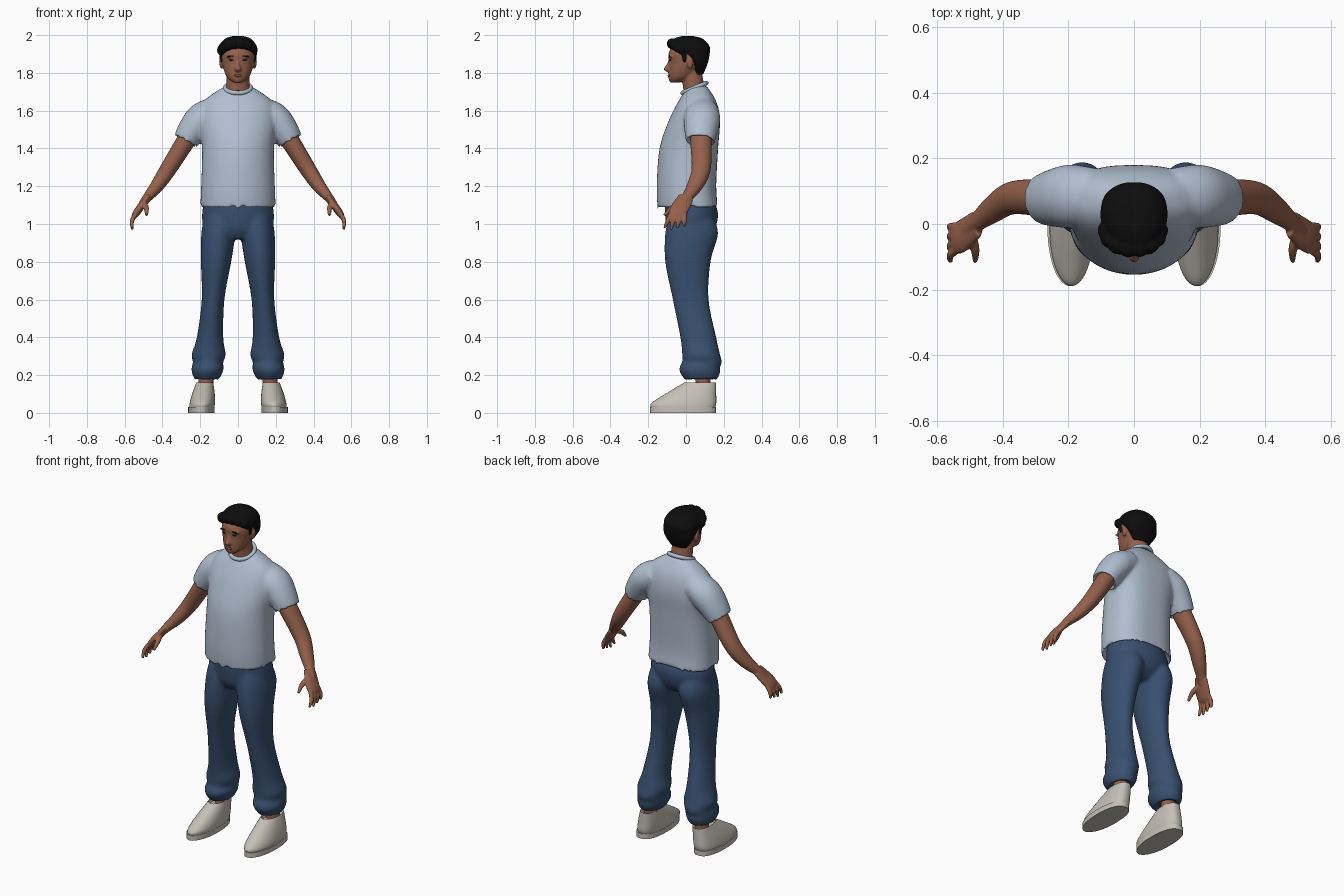
import bpy
import bmesh
import math
from mathutils import Vector, Matrix

cube = bpy.data.objects.get("Cube")
if cube:
    bpy.data.objects.remove(cube, do_unlink=True)


def material(name, red, green, blue):
    mat = bpy.data.materials.new(name)
    mat.use_nodes = True
    mat.diffuse_color = (red, green, blue, 1)
    mat.node_tree.nodes["Principled BSDF"].inputs["Base Color"].default_value = mat.diffuse_color
    return mat


SKIN = material("warm brown skin", .3, .12, .07)
SHIRT = material("pale blue cotton", .44, .52, .63)
DENIM = material("blue denim", .04, .08, .16)
LEATHER = material("off white leather", .56, .53, .47)
HAIR = material("black hair", .004, .004, .004)
LIPS = material("dark lips", .2, .07, .05)
EYES = material("dark eyes", .02, .01, .01)


def interpolate(rows, steps=5):
    """Catmull-Rom curve through rows of numbers."""
    result = []
    last = len(rows) - 1
    for i in range(last):
        before, start, end, after = rows[max(i - 1, 0)], rows[i], rows[i + 1], rows[min(i + 2, last)]
        for step in range(steps):
            t = step / steps
            point = []
            for a, b, c, d in zip(before, start, end, after):
                cubic = 3 * (b - c) + d - a
                square = 2 * a - 5 * b + 4 * c - d
                point.append(b + t * (c - a + t * (square + t * cubic)) / 2)
            result.append(point)
    return result + [rows[last]]


def circle(count):
    angles = [math.tau * i / count for i in range(count)]
    return [(math.cos(angle), math.sin(angle)) for angle in angles]


def middle(ring):
    return sum(ring, Vector()) / len(ring)


def skin_rings(bm, rings, side, hollow):
    if hollow:
        # Turn the first rim inward to leave an opening
        centre = middle(rings[0])
        depth = (middle(rings[-1]) - centre).normalized() * hollow
        rings.insert(0, [co.lerp(centre, .2) + depth for co in rings[0]])
    loops = [[bm.verts.new((side * co.x, co.y, co.z)) for co in ring] for ring in rings]
    for lower, upper in zip(loops, loops[1:]):
        for i in range(len(lower)):
            bm.faces.new((lower[i - 1], lower[i], upper[i], upper[i - 1]))
    bm.faces.new(loops[0])
    bm.faces.new(loops[-1])


def stack(bm, rows, side=1, centre=lambda z: 0, back=2.0, hollow=0):
    """Level sections: height, half width, front, back."""
    rings = []
    for z, half, front, rear in interpolate(rows):
        ring = []
        for c, s in circle(48):
            power = 2 / back if s > 0 else 1
            across = math.copysign(abs(c) ** power, c)
            along = math.copysign(abs(s) ** power, s)
            ring.append(Vector((centre(z) + half * across,
                                (front + rear + along * (rear - front)) / 2, z)))
        rings.append(ring)
    skin_rings(bm, rings, side, hollow)


def tube(bm, rows, side=1, wide=1.0, hollow=0):
    """Limb sections: x, y, z, radius; wide stretches them front to back."""
    points = interpolate(rows)
    rings = []
    for i, (x, y, z, radius) in enumerate(points):
        after, before = points[min(i + 1, len(points) - 1)], points[max(i - 1, 0)]
        direction = (Vector(after[:3]) - Vector(before[:3])).normalized()
        u = direction.cross(Vector((0, 1, 0))).normalized()
        v = direction.cross(u) * wide
        rings.append([Vector((x, y, z)) + radius * (u * c + v * s) for c, s in circle(24)])
    skin_rings(bm, rings, side, hollow)


def blob(bm, place, size, tilt=0):
    matrix = Matrix.Translation(place) @ Matrix.Rotation(tilt, 4, 'Y') @ Matrix.Diagonal((*size, 1))
    bmesh.ops.create_uvsphere(bm, u_segments=20, v_segments=12, radius=1, matrix=matrix)


def smooth(ob, mat):
    ob.data.materials.append(mat)
    bpy.ops.object.select_all(action='DESELECT')
    ob.select_set(True)
    bpy.context.view_layer.objects.active = ob
    bpy.ops.object.shade_smooth_by_angle(angle=math.radians(50))


def finish(bm, name, mat, voxel=0):
    bmesh.ops.recalc_face_normals(bm, faces=bm.faces)
    mesh = bpy.data.meshes.new(name)
    bm.to_mesh(mesh)
    bm.free()
    ob = bpy.data.objects.new(name, mesh)
    bpy.context.collection.objects.link(ob)
    if voxel:
        remesh = ob.modifiers.new("Blend", 'REMESH')
        remesh.mode = 'VOXEL'
        remesh.voxel_size = voxel
        remesh.use_smooth_shade = True
        relax = ob.modifiers.new("Relax", 'SMOOTH')
        relax.iterations = 4
    smooth(ob, mat)


# T-shirt body and sleeves, open at the hems
bm = bmesh.new()
stack(bm, [(1.08, .2, -.15, .17), (1.2, .195, -.155, .16), (1.4, .19, -.14, .17), (1.55, .205, -.09, .18),
           (1.65, .18, -.04, .16), (1.73, .07, .01, .11)], back=2.7, hollow=.05)
for side in (1, -1):
    tube(bm, [(.285, .075, 1.43, .065), (.24, .08, 1.5, .078), (.19, .085, 1.56, .084),
              (.12, .085, 1.6, .075)], side, wide=1.15, hollow=.03)
finish(bm, "t_shirt", SHIRT, voxel=.01)

# Ribbed collar, higher at the back
bpy.ops.mesh.primitive_torus_add(major_radius=.068, minor_radius=.012, major_segments=40,
                                 location=(0, .045, 1.72), rotation=(.4, 0, 0))
collar = bpy.context.object
collar.name = "collar"
smooth(collar, SHIRT)

# Trousers: pelvis and two flared legs with bunched cuffs
bm = bmesh.new()
stack(bm, [(.92, .12, -.07, .1), (.97, .18, -.1, .15), (1.05, .19, -.11, .17), (1.12, .18, -.11, .15)])
for side in (1, -1):
    stack(bm, [(.17, .06, 0, .16), (.21, .08, -.03, .18), (.24, .085, -.035, .18), (.27, .08, -.02, .19),
               (.31, .09, -.02, .18), (.4, .07, -.03, .16), (.6, .06, -.07, .12), (.8, .08, -.11, .13),
               (.95, .09, -.11, .17), (1.04, .08, -.09, .14)],
          side, centre=lambda z: .18 - .08 * z, hollow=.02)
finish(bm, "trousers", DENIM, voxel=.01)

for side, label in ((1, "left"), (-1, "right")):
    # Arm, palm, fingers and thumb
    bm = bmesh.new()
    tube(bm, [(.2, .085, 1.56, .05), (.27, .08, 1.45, .05), (.37, .08, 1.29, .044),
              (.43, .045, 1.2, .036), (.48, .005, 1.14, .025), (.51, -.02, 1.1, .02)], side, wide=1.15)
    tube(bm, [(.48, 0, 1.14, .017), (.53, -.04, 1.07, .02), (.55, -.055, 1.04, .015)], side, wide=2.5)
    for finger in range(4):
        root = -.075 + finger * .023
        tip = -.115 + finger * .035
        drop = .97 + .008 * abs(finger - 1)
        tube(bm, [(.535, root, 1.065, .012), (.56, (root + tip) / 2, 1.02, .012), (.56, tip, drop, .007)], side)
    tube(bm, [(.5, -.03, 1.11, .016), (.485, -.075, 1.085, .014), (.485, -.115, 1.045, .008)], side)
    finish(bm, label + "_arm", SKIN, voxel=.005)

    # Ankle
    bm = bmesh.new()
    tube(bm, [(.17, .09, .08, .04), (.17, .09, .24, .04)], side)
    finish(bm, label + "_ankle", SKIN)

    # Shoe upper and sole
    bm = bmesh.new()
    stack(bm, [(.16, .045, -.01, .16), (.1, .06, -.11, .16), (.05, .067, -.185, .16), (.02, .065, -.18, .15)],
          side, centre=lambda z: .195 - .12 * z, back=2.5, hollow=.03)
    finish(bm, label + "_shoe", LEATHER)
    bm = bmesh.new()
    stack(bm, [(0, .07, -.19, .16), (.03, .07, -.19, .16)], side, centre=lambda z: .194, back=2.5)
    finish(bm, label + "_sole", LEATHER)

# Head, neck, nose, brow ridges and ears
bm = bmesh.new()
stack(bm, [(1.75, .025, -.085, -.03), (1.78, .06, -.093, .04), (1.85, .085, -.09, .1),
           (1.91, .089, -.09, .11), (1.97, .05, -.05, .07)])
stack(bm, [(1.66, .08, -.015, .12), (1.72, .063, -.015, .1), (1.82, .06, -.03, .08)])
stack(bm, [(1.805, .012, -.1, -.07), (1.82, .018, -.118, -.07), (1.85, .008, -.1, -.07), (1.88, .01, -.09, -.07)])
for side in (1, -1):
    blob(bm, (side * .036, -.08, 1.887), (.028, .012, .007), side * .1)
    blob(bm, (side * .09, .022, 1.85), (.009, .017, .03), side * .15)
finish(bm, "head", SKIN, voxel=.005)

# Eyes, brows and lips
bm = bmesh.new()
for side in (1, -1):
    blob(bm, (side * .035, -.083, 1.868), (.014, .006, .004))
finish(bm, "eyes", EYES)
bm = bmesh.new()
for side in (1, -1):
    blob(bm, (side * .038, -.087, 1.889), (.022, .006, .004), side * .08)
finish(bm, "brows", HAIR)
bm = bmesh.new()
blob(bm, (0, -.09, 1.785), (.024, .007, .007))
finish(bm, "lips", LIPS)

# Hair: cap that recedes behind the ears, with waves along the hairline
bm = bmesh.new()
stack(bm, [(1.79, .05, .04, .09), (1.85, .09, .02, .115), (1.9, .1, -.04, .125), (1.94, .1, -.085, .125),
           (1.98, .07, -.065, .09), (1.995, .03, -.02, .04)], back=2.3)
for wave in range(8):
    angle = math.pi * (1 + wave / 7)
    lift = -math.sin(angle)
    size = .032 - wave * .001
    blob(bm, (.08 * math.cos(angle), -.02 - .055 * lift, 1.92 + .035 * lift), (size, size, size))
for side in (1, -1):
    blob(bm, (side * .084, -.008, 1.885), (.012, .014, .032))
finish(bm, "hair", HAIR, voxel=.006)
